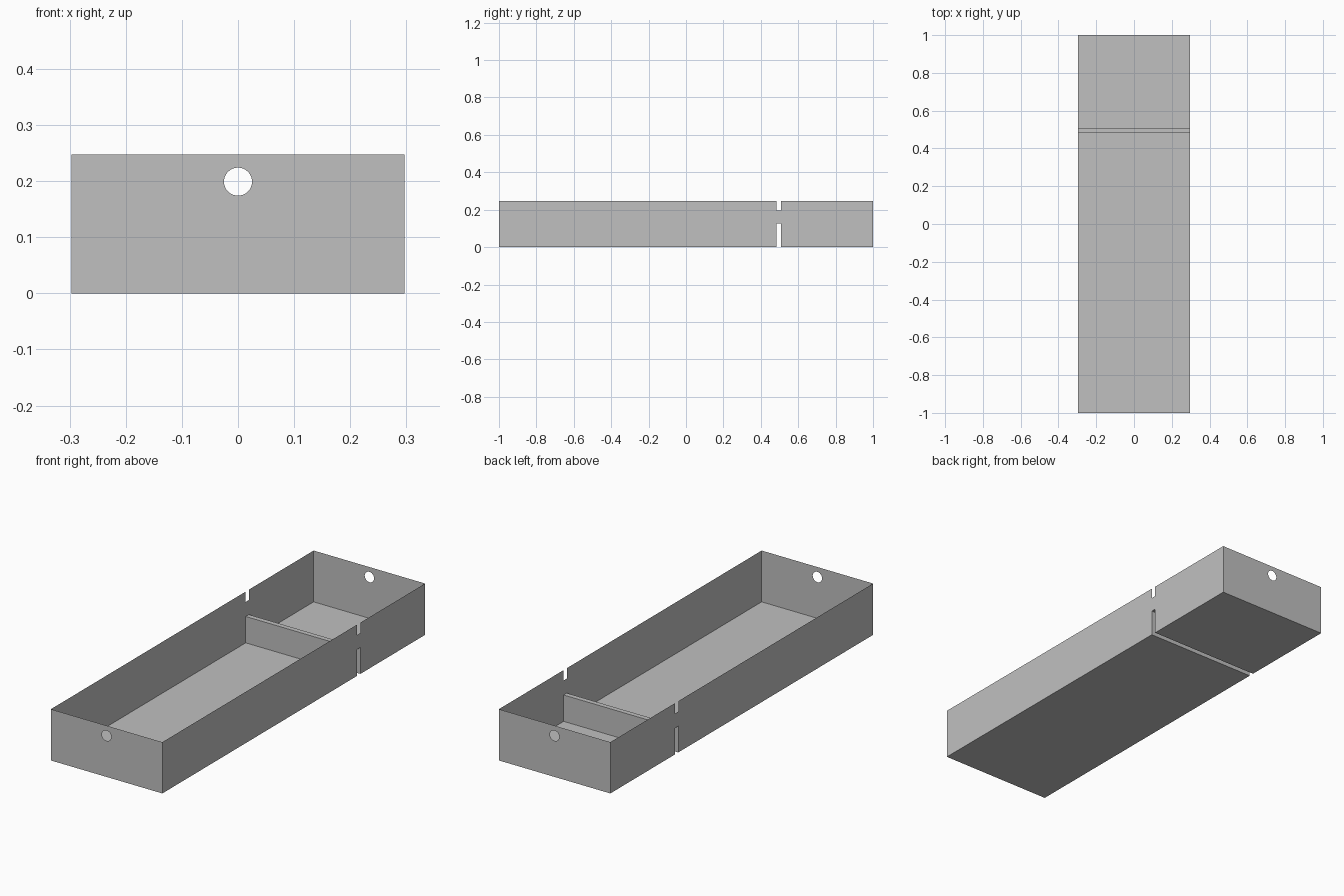
import bpy, bmesh, math

cube = bpy.data.objects.get("Cube")
if cube:
    bpy.data.objects.remove(cube, do_unlink=True)

# Overall sizes
HALF_X, HALF_Y, HEIGHT = 0.297, 1.0, 0.247
RIB_FRONT, RIB_BACK, RIB_TOP = 0.483, 0.507, 0.127
NOTCH_BOTTOM = 0.197
HOLE_Z, HOLE_R, HOLE_SIDES = 0.199, 0.025, 32

grey = bpy.data.materials.new("sheet_grey")
grey.use_nodes = True
colour = (0.53, 0.53, 0.53, 1)
grey.diffuse_color = colour
grey.node_tree.nodes["Principled BSDF"].inputs["Base Color"].default_value = colour


def finish(name, bm):
    mesh = bpy.data.meshes.new(name)
    bm.to_mesh(mesh)
    bm.free()
    mesh.materials.append(grey)
    obj = bpy.data.objects.new(name, mesh)
    bpy.context.collection.objects.link(obj)


# Floor sheet folded up into a hollow cross rib
def folded_floor():
    profile = [(-HALF_Y, 0), (RIB_FRONT, 0), (RIB_FRONT, RIB_TOP),
               (RIB_BACK, RIB_TOP), (RIB_BACK, 0), (HALF_Y, 0)]
    bm = bmesh.new()
    rows = [[bm.verts.new((x, y, z)) for y, z in profile] for x in (-HALF_X, HALF_X)]
    for i in range(len(profile) - 1):
        bm.faces.new((rows[0][i], rows[1][i], rows[1][i + 1], rows[0][i + 1]))
    finish("floor_with_rib", bm)


# Long wall with the open rib end below and a notch above
def side_wall(name, side):
    outline = [(-HALF_Y, 0), (RIB_FRONT, 0), (RIB_FRONT, RIB_TOP),
               (RIB_BACK, RIB_TOP), (RIB_BACK, 0), (HALF_Y, 0),
               (HALF_Y, HEIGHT), (RIB_BACK, HEIGHT), (RIB_BACK, NOTCH_BOTTOM),
               (RIB_FRONT, NOTCH_BOTTOM), (RIB_FRONT, HEIGHT), (-HALF_Y, HEIGHT)]
    bm = bmesh.new()
    verts = [bm.verts.new((side * HALF_X, y, z)) for y, z in outline]
    bm.faces.new(verts if side > 0 else verts[::-1])
    finish(name, bm)


# Short wall with a round hole
def end_wall(name, side):
    corners = [(-HALF_X, 0), (HALF_X, 0), (HALF_X, HEIGHT), (-HALF_X, HEIGHT)]
    angles = [math.tau * i / HOLE_SIDES for i in range(HOLE_SIDES)]
    hole = [(HOLE_R * math.cos(a), HOLE_Z + HOLE_R * math.sin(a)) for a in angles]
    bm = bmesh.new()
    for loop in (corners, hole):
        verts = [bm.verts.new((x, side * HALF_Y, z)) for x, z in loop]
        for i, v in enumerate(verts):
            bm.edges.new((v, verts[(i + 1) % len(verts)]))
    bmesh.ops.triangle_fill(bm, use_beauty=True, edges=bm.edges[:], normal=(0, side, 0))
    bm.normal_update()
    for face in bm.faces:
        if face.normal.y * side < 0:
            face.normal_flip()
    finish(name, bm)


folded_floor()
side_wall("left_wall", 1)
side_wall("right_wall", -1)
end_wall("front_wall", -1)
end_wall("back_wall", 1)
